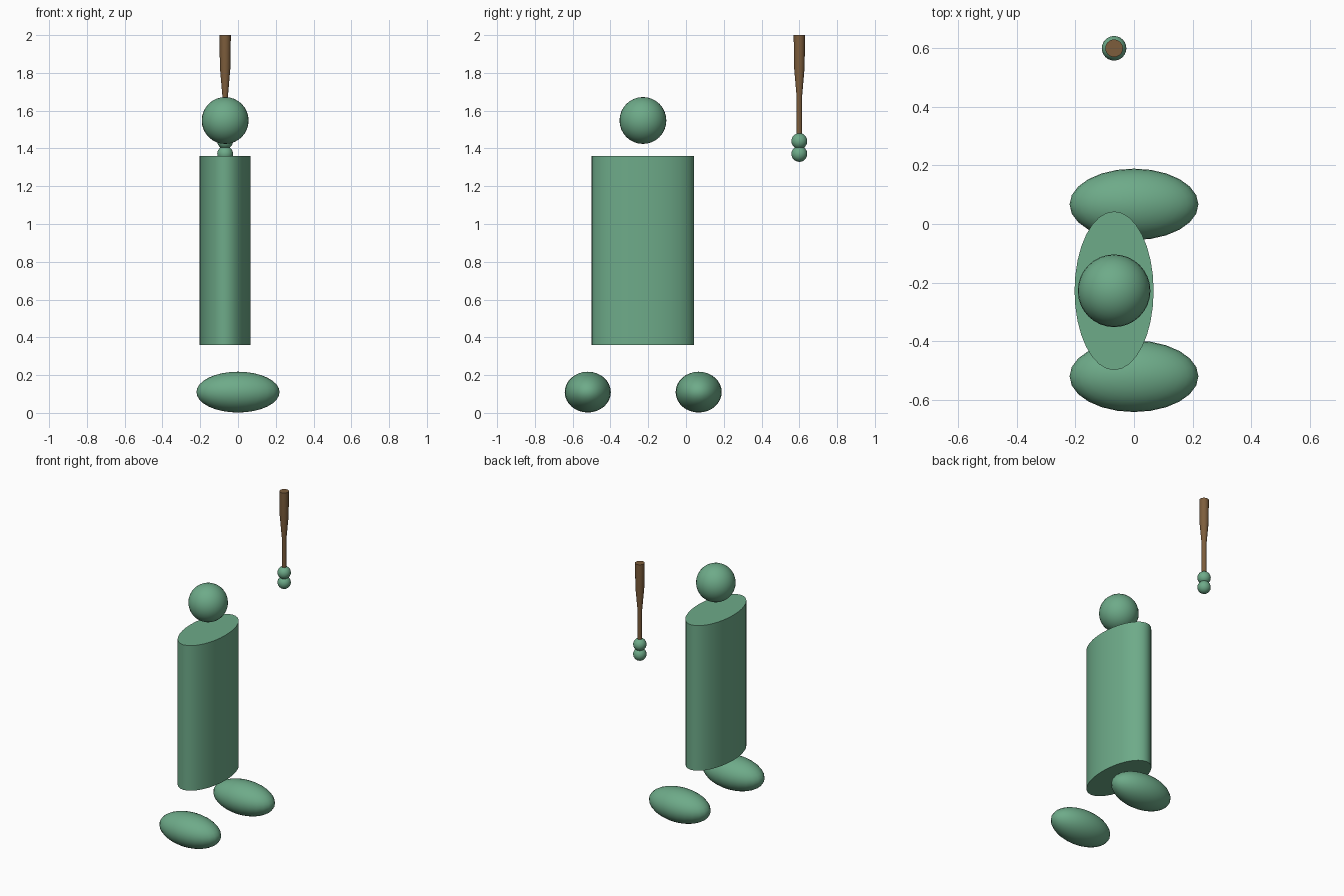
import bpy, bmesh, math

if "Cube" in bpy.data.objects:
    bpy.data.objects.remove(bpy.data.objects["Cube"])


def make_material(name, rgb):
    mat = bpy.data.materials.new(name)
    mat.diffuse_color = (*rgb, 1.0)
    mat.use_nodes = True
    mat.node_tree.nodes["Principled BSDF"].inputs["Base Color"].default_value = mat.diffuse_color
    return mat


GREEN = make_material("soft green", (0.155, 0.405, 0.25))
BROWN = make_material("wood brown", (0.205, 0.11, 0.045))
AXIS_X = -0.068  # shared by torso, head, hands and bat


def finish(name, mat):
    ob = bpy.context.object
    ob.name = name
    ob.data.materials.append(mat)
    bpy.ops.object.shade_smooth_by_angle(angle=math.radians(40))
    return ob


def ball(name, loc, radii, segments=32, rings=16):
    bpy.ops.mesh.primitive_uv_sphere_add(segments=segments, ring_count=rings,
                                         radius=1, location=loc)
    bpy.context.object.scale = radii
    bpy.ops.object.transform_apply(location=False, rotation=False)
    finish(name, GREEN)


def lathe(name, loc, profile, mat, sides=24):
    """Closed turned solid from (radius, z) points, bottom to top."""
    bm = bmesh.new()
    rings = []
    for r, z in profile:
        rings.append([bm.verts.new((r * math.cos(i * math.tau / sides),
                                    r * math.sin(i * math.tau / sides), z))
                      for i in range(sides)])
    for low, high in zip(rings, rings[1:]):
        for i in range(sides):
            j = (i + 1) % sides
            bm.faces.new((low[i], low[j], high[j], high[i]))
    bm.faces.new(rings[0][::-1])
    bm.faces.new(rings[-1])
    mesh = bpy.data.meshes.new(name)
    bm.to_mesh(mesh)
    bm.free()
    ob = bpy.data.objects.new(name, mesh)
    ob.location = loc
    bpy.context.collection.objects.link(ob)
    bpy.ops.object.select_all(action='DESELECT')
    ob.select_set(True)
    bpy.context.view_layer.objects.active = ob
    finish(name, mat)


# Feet
for name, y in (("front_foot", -0.52), ("back_foot", 0.067)):
    ball(name, (0, y, 0.11), (0.22, 0.122, 0.108), 24, 16)

# Elliptical torso
bpy.ops.mesh.primitive_cylinder_add(vertices=32, radius=1, depth=1,
                                    location=(AXIS_X, -0.228, 0.86))
bpy.context.object.scale = (0.135, 0.271, 1)
bpy.ops.object.transform_apply(location=False, rotation=False)
finish("torso", GREEN)

# Head
ball("head", (AXIS_X, -0.228, 1.548), (0.124, 0.124, 0.124))

# Stacked hands
for name, z in (("lower_hand", 1.371), ("upper_hand", 1.439)):
    ball(name, (AXIS_X, 0.6, z), (0.042, 0.042, 0.042), 24, 16)

# Bat with a slim handle flaring to a straight barrel
lathe("bat", (AXIS_X, 0.6, 0),
      [(0.015, 1.40), (0.015, 1.68), (0.028, 1.83), (0.03, 2.0)], BROWN)
